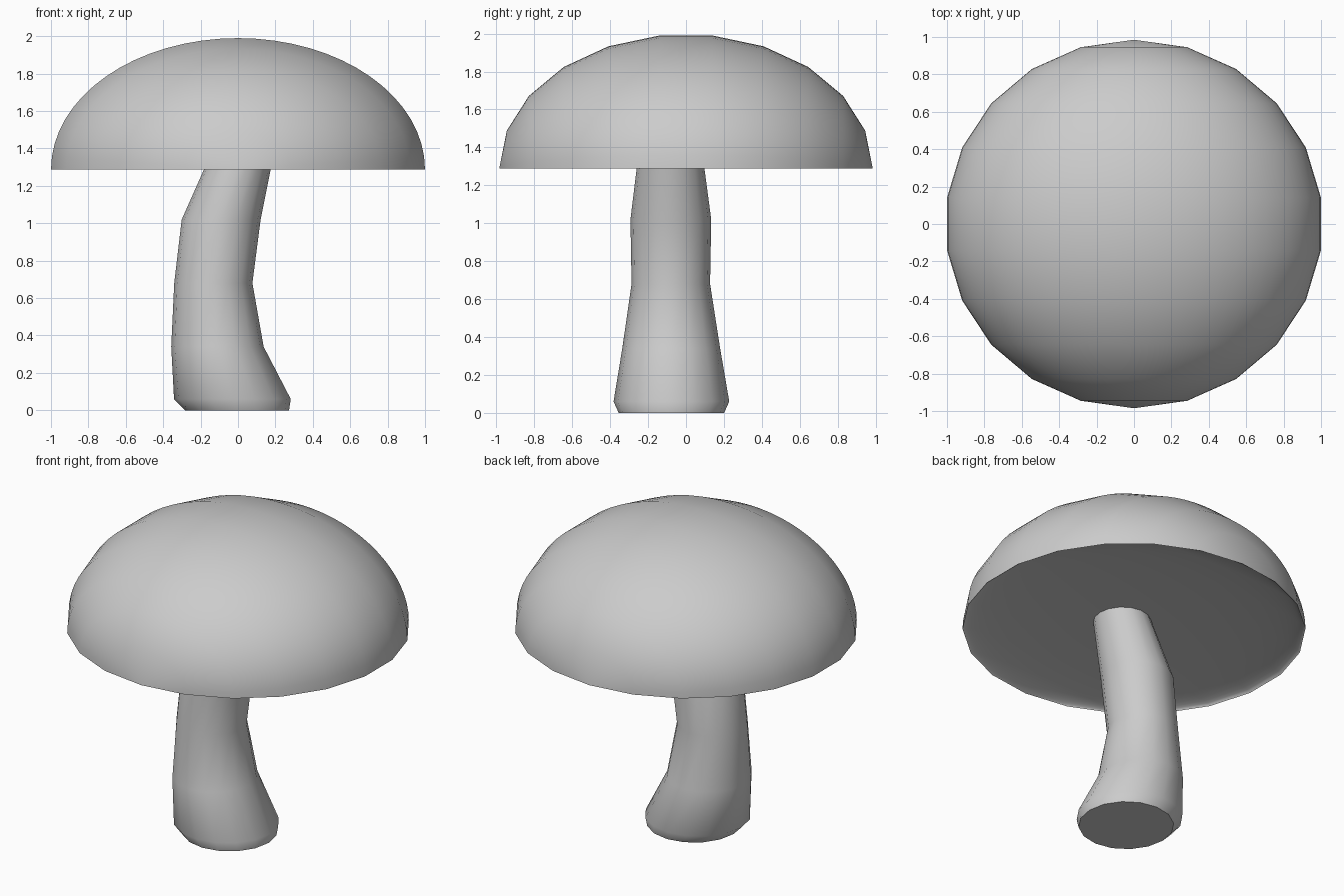
import bpy, bmesh, math

if "Cube" in bpy.data.objects:
    bpy.data.objects.remove(bpy.data.objects["Cube"])

mat = bpy.data.materials.new("plain_grey")
mat.diffuse_color = (0.6, 0.6, 0.6, 1)
mat.use_nodes = True
mat.node_tree.nodes["Principled BSDF"].inputs["Base Color"].default_value = mat.diffuse_color


def finish(bm, name):
    bmesh.ops.recalc_face_normals(bm, faces=bm.faces[:])
    mesh = bpy.data.meshes.new(name)
    bm.to_mesh(mesh)
    bm.free()
    mesh.materials.append(mat)
    obj = bpy.data.objects.new(name, mesh)
    bpy.context.collection.objects.link(obj)
    bpy.ops.object.select_all(action='DESELECT')
    obj.select_set(True)
    bpy.context.view_layer.objects.active = obj
    bpy.ops.object.shade_smooth_by_angle(angle=math.radians(50))
    return obj


# Cap: half ellipsoid with its poles on the y axis; the underside is a shallow dish
RINGS, ARC, BASE, DOME, DISH = 11, 32, 1.288, 0.709, 0.078
bm = bmesh.new()
front = bm.verts.new((0, -0.985, BASE))
back = bm.verts.new((0, 0.985, BASE))
rings = []
for k in range(1, RINGS):
    t = math.pi * k / RINGS
    r, y = math.sin(t), -0.985 * math.cos(t)
    ring = []
    for j in range(2 * ARC):
        a = math.pi * j / ARC
        height = DOME * math.sin(a) if j <= ARC else -DISH * math.sin(a)
        ring.append(bm.verts.new((1.01 * r * math.cos(a), y, BASE + r * height)))
    rings.append(ring)
for j in range(2 * ARC):
    n = (j + 1) % (2 * ARC)
    for a, b in zip(rings, rings[1:]):
        bm.faces.new((a[j], a[n], b[n], b[j]))
    bm.faces.new((front, rings[0][n], rings[0][j]))
    bm.faces.new((back, rings[-1][j], rings[-1][n]))
cap = finish(bm, "cap")
# Keep the rim crisp
for e in cap.data.edges:
    if all(abs(cap.data.vertices[v].co.z - BASE) < 1e-4 for v in e.vertices):
        e.use_edge_sharp = True

# Stem: bent tube through a few cross-sections (z, centre x, radius x, centre y, radius y)
SECTIONS = [
    (0.00, -0.005, 0.278, -0.077, 0.278),
    (0.06, -0.030, 0.312, -0.077, 0.305),
    (0.34, -0.110, 0.247, -0.078, 0.258),
    (0.68, -0.132, 0.209, -0.080, 0.207),
    (1.02, -0.090, 0.211, -0.080, 0.213),
    (1.38, 0.026, 0.167, -0.082, 0.167),
]
SIDES = 16
bm = bmesh.new()
loops = []
for z, cx, rx, cy, ry in SECTIONS:
    loops.append([bm.verts.new((cx + rx * math.cos(math.tau * i / SIDES),
                                cy + ry * math.sin(math.tau * i / SIDES), z))
                  for i in range(SIDES)])
for a, b in zip(loops, loops[1:]):
    for i in range(SIDES):
        n = (i + 1) % SIDES
        bm.faces.new((a[i], a[n], b[n], b[i]))
bm.faces.new(loops[0][::-1])
bm.faces.new(loops[-1])
stem = finish(bm, "stem")
# Keep the rim of the foot crisp
for e in stem.data.edges:
    if all(stem.data.vertices[v].co.z < 0.001 for v in e.vertices):
        e.use_edge_sharp = True
